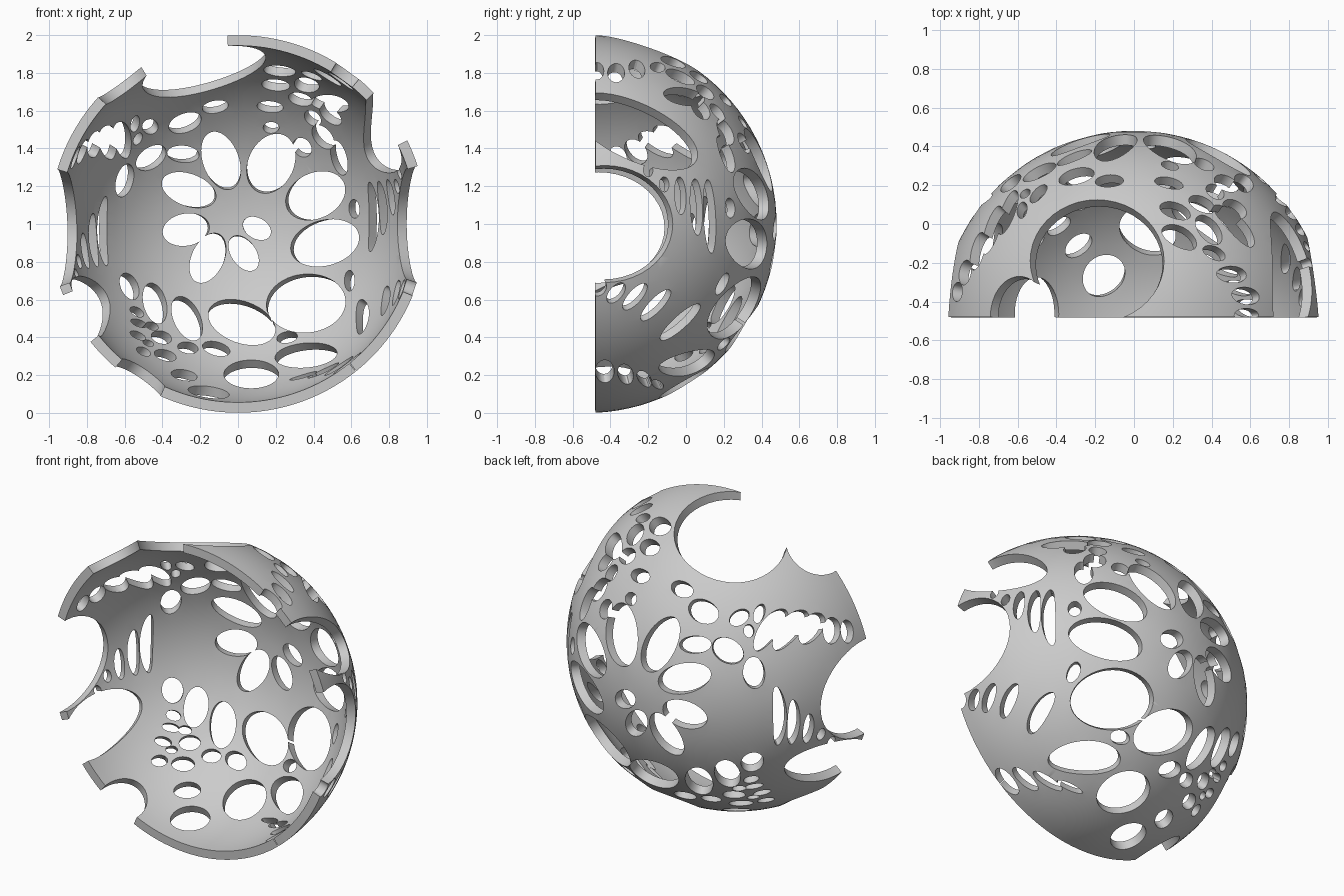
import bpy, bmesh, math
from mathutils import Vector
from mathutils.geometry import delaunay_2d_cdt

C = Vector((0, -0.52, 1.0))      # sphere centre
R_OUT, R_IN = 1.0, 0.945
RIM = math.acos(0.04)            # polar angle of the flat front cut, measured from +y
loops = []                       # hole outlines, unrolled to the plane

# ---- the shell is laid out flat (polar angle around +y) and wrapped onto the sphere
def flatten(d):
    r = math.hypot(d.x, d.z)
    k = math.acos(max(-1.0, min(1.0, d.y))) / r if r > 1e-9 else 0.0
    return Vector((d.x * k, d.z * k))

def wrap(p, radius):
    t = p.length
    k = math.sin(t) / t if t > 1e-9 else 1.0
    return C + radius * Vector((p.x * k, math.cos(t), p.y * k))

def on_sphere(view, u, v):
    if view == "front":
        u, v, r = u - C.x, v - C.z, R_IN
    elif view in ("right", "left"):
        u, v, r = u - C.y, v - C.z, R_OUT
    else:
        u, v, r = u - C.x, v - C.y, R_OUT
    d = math.sqrt(max(r * r - u * u - v * v, 0.0004))
    p = {"front": (u, d, v), "right": (d, u, v), "left": (-d, u, v),
         "top": (u, v, d), "bottom": (u, v, -d)}[view]
    return Vector(p).normalized()

# an elliptical hole as it appears in one view
def hole(view, u, v, a, b, ang=0):
    n = 44 if a > 0.09 else 24
    ca, sa = math.cos(math.radians(ang)), math.sin(math.radians(ang))
    pts = []
    for i in range(n):
        t = 2 * math.pi * i / n
        x, y = a * math.cos(t), b * math.sin(t)
        pts.append(flatten(on_sphere(view, u + x * ca - y * sa, v + x * sa + y * ca)))
    loops.append(pts)

def holes(view, items):
    for h in items:
        hole(view, *h)

# large openings, most of them breaking through the rim
hole("top", -0.19, -0.19, 0.345, 0.315)
hole("top", -0.59, -0.48, 0.15, 0.21)
hole("right", -0.27, 1.49, 0.36, 0.15, -25)
hole("right", -0.43, 1.0, 0.36, 0.31)
hole("left", -0.46, 0.98, 0.37, 0.31)
hole("left", -0.29, 0.54, 0.33, 0.15, 15)
hole("bottom", -0.53, -0.46, 0.12, 0.2)

# ring of petals at the back
holes("front", [
    (-0.09, 1.335, 0.16, 0.095, 110), (0.175, 1.32, 0.165, 0.12, 65),
    (-0.26, 1.18, 0.15, 0.085, 160), (0.41, 1.15, 0.165, 0.12, 25),
    (-0.275, 0.97, 0.125, 0.085, 10), (-0.16, 0.82, 0.14, 0.085, 65),
    (0.03, 0.845, 0.105, 0.065, 125), (0.10, 0.977, 0.08, 0.055, 150),
    (0.46, 0.90, 0.185, 0.12, 15), (0.36, 0.58, 0.21, 0.155, 5)])

# lower holes
holes("front", [
    (0.02, 0.48, 0.185, 0.11, 160), (-0.27, 0.50, 0.125, 0.07, 115),
    (-0.44, 0.58, 0.11, 0.06, 105), (-0.575, 0.67, 0.075, 0.045, 115),
    (0.26, 0.40, 0.055, 0.03, 10), (0.36, 0.305, 0.165, 0.065, 5),
    (0.07, 0.205, 0.145, 0.075, 0), (-0.115, 0.34, 0.075, 0.036, 165),
    (-0.265, 0.345, 0.055, 0.03, 170), (-0.285, 0.2, 0.07, 0.028, 170),
    (-0.155, 0.11, 0.11, 0.03, 172), (-0.385, 0.305, 0.06, 0.028, 165),
    (-0.405, 0.40, 0.055, 0.033, 165), (-0.50, 0.325, 0.04, 0.02, 155),
    (-0.53, 0.41, 0.045, 0.018, 155), (-0.525, 0.475, 0.045, 0.018, 160),
    (-0.535, 0.535, 0.04, 0.022, 150), (-0.475, 0.37, 0.03, 0.015, 160),
    (-0.455, 0.46, 0.035, 0.02, 160), (0.59, 0.70, 0.055, 0.027, 90)])

# upper holes
holes("front", [
    (0.615, 1.08, 0.05, 0.028, 95), (0.535, 1.35, 0.095, 0.04, 105),
    (0.45, 1.46, 0.075, 0.045, 130), (0.34, 1.405, 0.055, 0.045, 130),
    (0.175, 1.51, 0.042, 0.03, 0), (0.17, 1.62, 0.07, 0.03, 175),
    (-0.12, 1.62, 0.07, 0.033, 10), (-0.28, 1.535, 0.09, 0.05, 20),
    (-0.29, 1.37, 0.085, 0.045, 175), (-0.46, 1.35, 0.09, 0.055, 35),
    (-0.6, 1.23, 0.09, 0.045, 75), (-0.465, 1.515, 0.042, 0.04, 0),
    (-0.545, 1.53, 0.045, 0.022, 75), (-0.53, 1.45, 0.035, 0.02, 60),
    (0.22, 1.81, 0.085, 0.028, 175), (0.2, 1.735, 0.075, 0.03, 175),
    (0.33, 1.66, 0.065, 0.033, 165), (0.49, 1.575, 0.07, 0.035, 140),
    (0.395, 1.56, 0.05, 0.035, 140)])
hole("top", 0.385, -0.03, 0.09, 0.05, 130)

# curved rows of slots on both flanks (right row and its half-turn copy)
for y, dz, a, b in [(0.125, 0.04, 0.195, 0.032), (0.055, 0.09, 0.15, 0.032),
                    (-0.03, 0.15, 0.1, 0.03), (-0.115, 0.21, 0.04, 0.025),
                    (-0.2, 0.285, 0.035, 0.025)]:
    hole("right", y, 1 + dz, a, b, 93)
    hole("left", y, 1 - dz, a, b, 87)

# upper left row of slots
holes("top", [(-0.65, 0.06, 0.12, 0.035, 70), (-0.73, -0.03, 0.13, 0.035, 72),
              (-0.805, -0.14, 0.1, 0.032, 76), (-0.87, -0.25, 0.065, 0.03, 80),
              (-0.91, -0.35, 0.05, 0.025, 85)])

# right-hand rows: upper, slanted middle and lower
holes("right", [(-0.47, 1.81, 0.045, 0.035, 90), (-0.37, 1.8, 0.05, 0.045, 90),
                (-0.26, 1.82, 0.05, 0.04, 120), (-0.15, 1.83, 0.04, 0.025, 170),
                (-0.01, 1.675, 0.11, 0.045, 170)])
holes("right", [(-0.46, 0.66, 0.045, 0.035, 50), (-0.37, 0.635, 0.065, 0.035, 50),
                (-0.27, 0.615, 0.09, 0.035, 48), (-0.16, 0.57, 0.11, 0.035, 46),
                (-0.03, 0.48, 0.14, 0.035, 42)])
holes("right", [(-0.43, 0.22, 0.06, 0.05, 90), (-0.32, 0.205, 0.055, 0.04, 110),
                (-0.22, 0.18, 0.05, 0.03, 130), (-0.15, 0.15, 0.035, 0.02, 150)])

# ---- triangulate the flat disc with the rim and all hole outlines as edges
def circle(r, n):
    return [Vector((r * math.cos(2 * math.pi * i / n), r * math.sin(2 * math.pi * i / n))) for i in range(n)]

pts, edges = [], []
for loop in loops + [circle(RIM, 160)]:
    s, n = len(pts), len(loop)
    pts += loop
    edges += [(s + i, s + (i + 1) % n) for i in range(n)]
pts.append(Vector((0.001, 0.002)))
for k in range(1, 26):                      # filler rings
    r = RIM * k / 26
    pts += circle(r, max(6, int(2 * math.pi * max(math.sin(r), 0.05) / 0.06)))
flat, _, tris = delaunay_2d_cdt(pts, edges, [], 0, 1e-5)[:3]

boxes = [(min(p.x for p in l), max(p.x for p in l), min(p.y for p in l), max(p.y for p in l), l) for l in loops]

def in_hole(c):
    for x0, x1, y0, y1, l in boxes:
        if x0 <= c.x <= x1 and y0 <= c.y <= y1:
            inside = False
            for p, q in zip(l, l[1:] + l[:1]):
                if (p.y > c.y) != (q.y > c.y) and c.x < p.x + (c.y - p.y) * (q.x - p.x) / (q.y - p.y):
                    inside = not inside
            if inside:
                return True
    return False

kept = []
for t in tris:
    c = (flat[t[0]] + flat[t[1]] + flat[t[2]]) / 3
    if c.length < RIM * math.cos(math.pi / 160) and not in_hole(c):
        kept.append(tuple(t))

# ---- drop loose crumbs between overlapping holes: keep the largest joined piece
owners = {}
for i, t in enumerate(kept):
    for j in range(3):
        owners.setdefault(frozenset((t[j], t[(j + 1) % 3])), []).append(i)
seen, best = set(), []
for start in range(len(kept)):
    if start in seen:
        continue
    seen.add(start)
    stack, piece = [start], []
    while stack:
        i = stack.pop()
        piece.append(i)
        for j in range(3):
            for o in owners[frozenset((kept[i][j], kept[i][(j + 1) % 3]))]:
                if o not in seen:
                    seen.add(o)
                    stack.append(o)
    if len(piece) > len(best):
        best = piece

# ---- outer skin, inner skin and the walls of rim and holes
bm = bmesh.new()
used = {v for i in best for v in kept[i]}
outer = {v: bm.verts.new(wrap(flat[v], R_OUT)) for v in used}
inner = {v: bm.verts.new(wrap(flat[v], R_IN)) for v in used}
for i in best:
    a, b, c = kept[i]
    bm.faces.new((outer[a], outer[c], outer[b]))
    bm.faces.new((inner[a], inner[b], inner[c]))
    for p, q in ((a, b), (b, c), (c, a)):
        if len(owners[frozenset((p, q))]) == 1:
            bm.faces.new((outer[p], outer[q], inner[q], inner[p]))
bmesh.ops.recalc_face_normals(bm, faces=bm.faces)
me = bpy.data.meshes.new("perforated_shell")
bm.to_mesh(me)
bm.free()
shell = bpy.data.objects.new("perforated_shell", me)
bpy.context.collection.objects.link(shell)
bpy.context.view_layer.objects.active = shell
shell.select_set(True)
bpy.ops.object.shade_smooth_by_angle(angle=math.radians(30))
